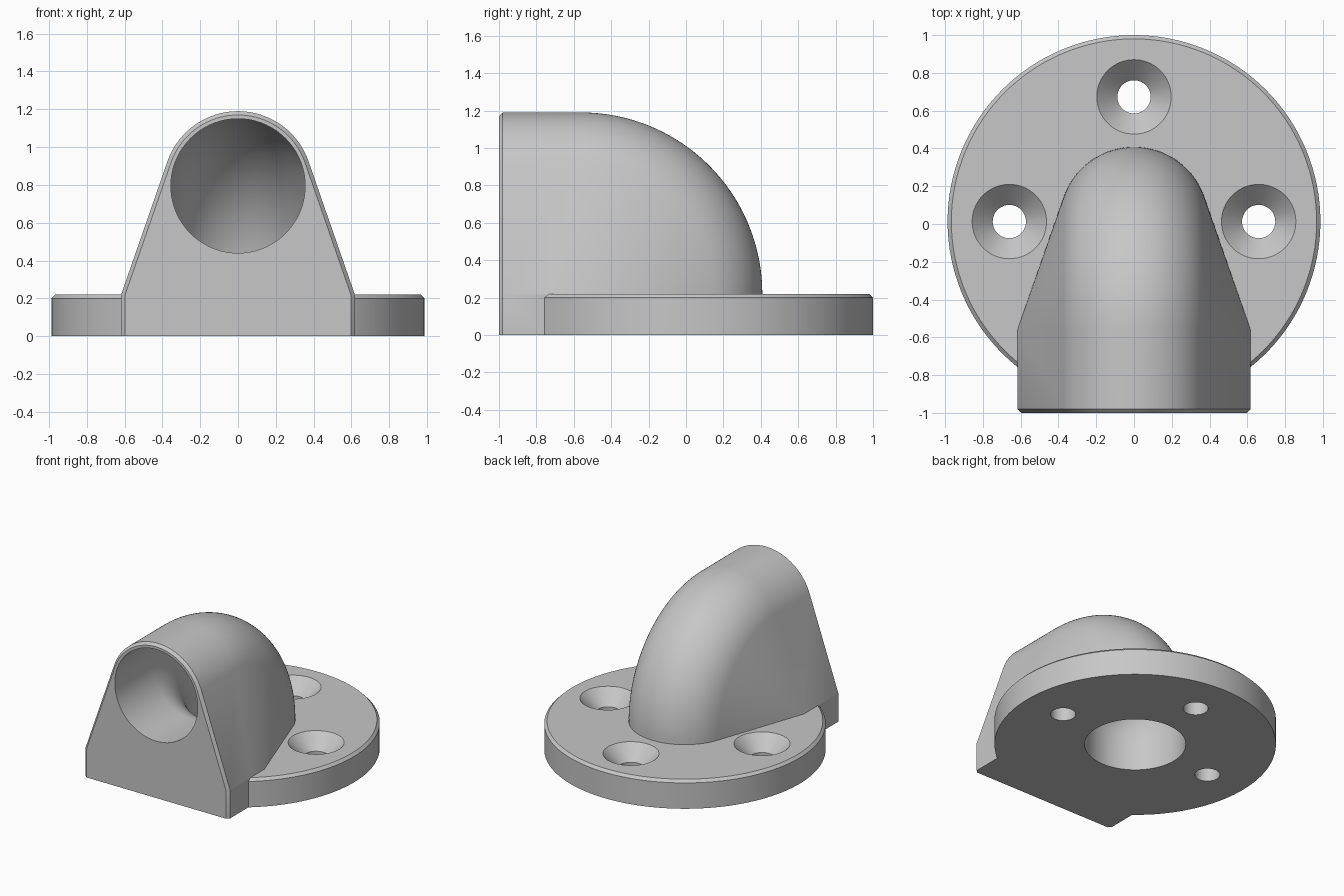
import bpy, bmesh, math
from mathutils import Vector

if "Cube" in bpy.data.objects:
    bpy.data.objects.remove(bpy.data.objects["Cube"])

R_DISC, TOP, CY = 0.987, 0.22, 0.013     # flange radius, thickness, centre y
BEND = 0.575                             # bend radius of the bore
AX = CY - BEND                           # y of the bend axis (its z is TOP)
W, R_ARCH, R_BORE, CH = 0.618, 0.395, 0.355, 0.02
FRONT, LOW = -1.0, -0.1
STEPS = 48

grey = bpy.data.materials.new("grey")
grey.diffuse_color = (0.57, 0.57, 0.57, 1)
grey.use_nodes = True
grey.node_tree.nodes["Principled BSDF"].inputs["Base Color"].default_value = grey.diffuse_color


def skin(name, rings):
    """Closed solid through a list of equally long vertex loops."""
    bm = bmesh.new()
    vs = [[bm.verts.new(p) for p in ring] for ring in rings]
    n = len(rings[0])
    for a, b in zip(vs, vs[1:]):
        for i in range(n):
            j = (i + 1) % n
            bm.faces.new((a[i], a[j], b[j], b[i]))
    bm.faces.new(vs[0])
    bm.faces.new(vs[-1])
    bmesh.ops.remove_doubles(bm, verts=bm.verts, dist=1e-5)
    bmesh.ops.recalc_face_normals(bm, faces=bm.faces)
    me = bpy.data.meshes.new(name)
    bm.to_mesh(me)
    bm.free()
    ob = bpy.data.objects.new(name, me)
    bpy.context.collection.objects.link(ob)
    me.materials.append(grey)
    return ob


def circle(x, y, z, r, n):
    return [(x + r * math.cos(2 * math.pi * i / n), y + r * math.sin(2 * math.pi * i / n), z)
            for i in range(n)]


def lathe(name, x, y, profile, n):
    return skin(name, [circle(x, y, z, r, n) for r, z in profile])


def bend(p, a):
    """Turn a section point (x, z) about the bend axis."""
    h = p[1] - TOP
    return (p[0], AX + h * math.sin(a), TOP + h * math.cos(a))


def combine(target, tool, op):
    m = target.modifiers.new("cut", 'BOOLEAN')
    m.operation, m.solver, m.object = op, 'EXACT', tool
    bpy.context.view_layer.objects.active = target
    bpy.ops.object.modifier_apply(modifier=m.name)
    bpy.data.objects.remove(tool)


# Arch section: round top with tangent flanks running down to the corners
zc = TOP + BEND
tangent = math.atan2(-BEND, W) + math.acos(R_ARCH / math.hypot(W, BEND))


def arch(inset):
    r, w = R_ARCH - inset, W - inset
    zk = zc + (r - w * math.cos(tangent)) / math.sin(tangent)
    pts = [(w, LOW), (w, zk)]
    for i in range(STEPS + 1):
        a = tangent + (math.pi - 2 * tangent) * i / STEPS
        pts.append((r * math.cos(a), zc + r * math.sin(a)))
    return pts + [(-w, zk), (-w, LOW)]


# Elbow housing: chamfered front, straight run, quarter turn, sunk into flange
sec = arch(0)
rings = [[(x, FRONT, z) for x, z in arch(CH)],
         [(x, FRONT + CH, z) for x, z in sec],
         [(x, AX, z) for x, z in sec]]
for k in range(1, STEPS + 1):
    a = math.pi / 2 * k / STEPS
    rings.append([(W, AX, LOW)] + [bend(p, a) for p in sec[1:-1]] + [(-W, AX, LOW)])
rings.append([(x, y, LOW) for x, y, z in rings[-1]])
housing = skin("housing", rings)

# Round flange with chamfered top rim
body = lathe("elbow_flange", 0, CY, [(R_DISC, LOW - 0.05), (R_DISC, TOP - CH),
                                    (R_DISC - CH, TOP)], 128)
combine(body, housing, 'UNION')

# Trim the underside level
trim = skin("trim_cutter", [[(-2, -2, z), (2, -2, z), (2, 2, z), (-2, 2, z)] for z in (-1, 0)])
combine(body, trim, 'DIFFERENCE')

# Curved bore from the front face down through the flange
ring = [(x, z) for x, z, _ in circle(0, zc, 0, R_BORE, 72)]
rings = [[(x, FRONT - 0.2, z) for x, z in ring]]
rings += [[bend(p, math.pi / 2 * k / STEPS) for p in ring] for k in range(STEPS + 1)]
rings.append([(x, y, -0.2) for x, y, z in rings[-1]])
combine(body, skin("bore_cutter", rings), 'DIFFERENCE')

# Three countersunk screw holes
for x, y in ((0, CY + 0.66), (0.66, CY), (-0.66, CY)):
    hole = lathe("screw_cutter", x, y, [(0.088, -0.2), (0.088, 0.111),
                                        (0.197, TOP), (0.197, TOP + 0.03)], 64)
    combine(body, hole, 'DIFFERENCE')

bpy.ops.object.select_all(action='DESELECT')
body.select_set(True)
bpy.context.view_layer.objects.active = body
bpy.ops.object.shade_smooth_by_angle(angle=math.radians(25))
